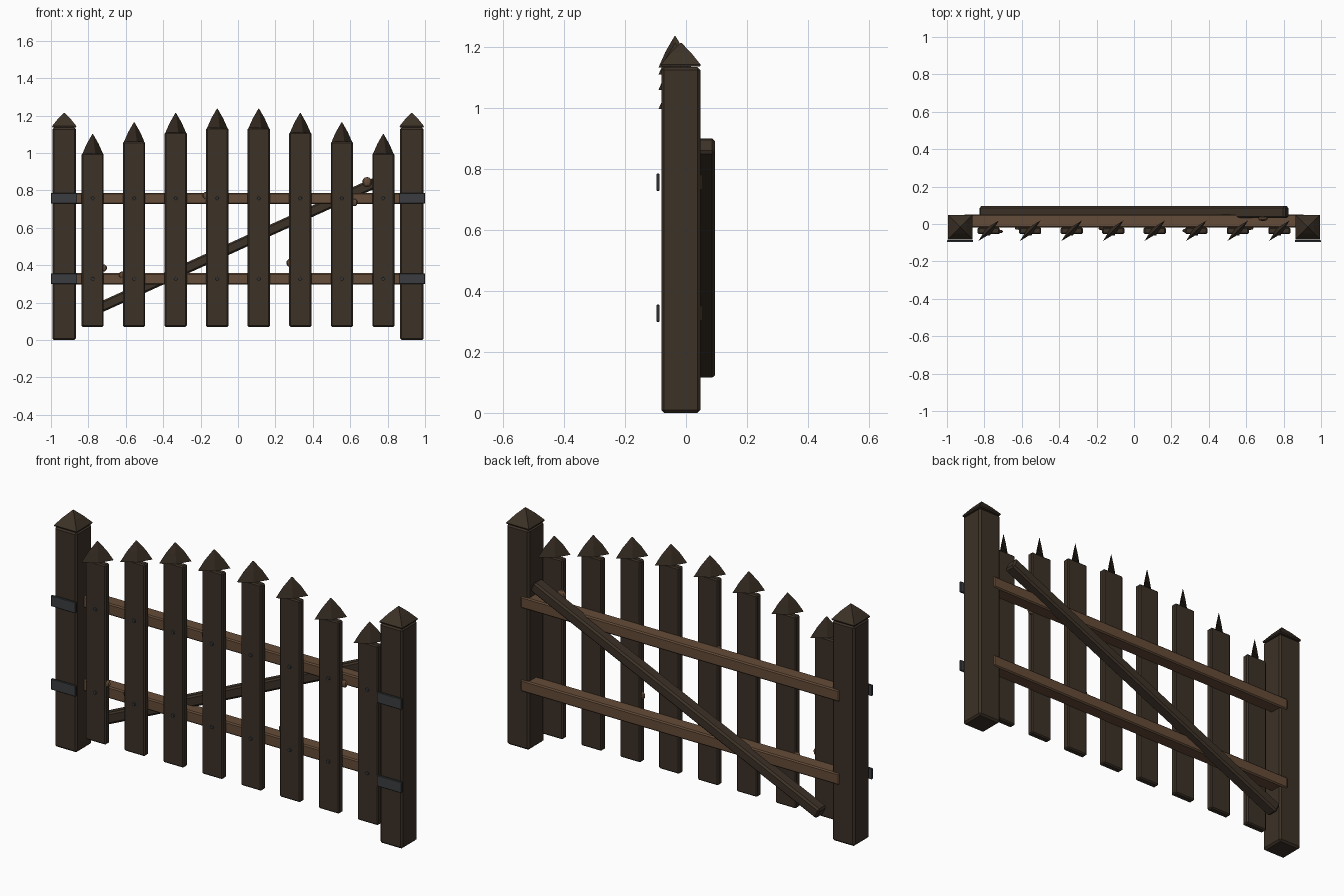
import bpy, bmesh, math
from mathutils import Matrix, Vector

if "Cube" in bpy.data.objects:
    bpy.data.objects.remove(bpy.data.objects["Cube"])


def material(name, rgb):
    m = bpy.data.materials.new(name)
    m.diffuse_color = (*rgb, 1)
    m.use_nodes = True
    m.node_tree.nodes["Principled BSDF"].inputs["Base Color"].default_value = m.diffuse_color
    return m


DARK = material("dark_wood", (0.045, 0.031, 0.020))
LIGHT = material("light_wood", (0.130, 0.072, 0.040))
IRON = material("dark_iron", (0.042, 0.046, 0.052))


def finish(name, bm, mat, loc, bevel=0.0, matrix=None):
    if bevel:
        bmesh.ops.bevel(bm, geom=bm.edges[:], offset=bevel, segments=1,
                        affect='EDGES', clamp_overlap=True)
    if matrix:
        bm.transform(matrix)
    bmesh.ops.recalc_face_normals(bm, faces=bm.faces[:])
    mesh = bpy.data.meshes.new(name)
    bm.to_mesh(mesh)
    bm.free()
    mesh.materials.append(mat)
    ob = bpy.data.objects.new(name, mesh)
    ob.location = loc
    bpy.context.collection.objects.link(ob)
    return ob


def box(name, mat, loc, size, bevel=0.006, matrix=None):
    bm = bmesh.new()
    bmesh.ops.create_cube(bm, size=1)
    bm.transform(Matrix.Diagonal((*size, 1)))
    return finish(name, bm, mat, loc, bevel, matrix)


def spike(name, mat, loc, a, b, rings, angle):
    """Four-sided point from a diamond with half-axes a and b; rings = (scale, z)."""
    bm = bmesh.new()
    loops = []
    for s, z in rings:
        loops.append([bm.verts.new((a * s * math.cos(t * math.pi / 2),
                                    b * s * math.sin(t * math.pi / 2), z))
                      for t in range(4)])
    bm.faces.new(loops[0][::-1])
    for lo, hi in zip(loops, loops[1:]):
        for i in range(4):
            j = (i + 1) % 4
            bm.faces.new((lo[i], lo[j], hi[j], hi[i]))
    bm.faces.new(loops[-1])
    return finish(name, bm, mat, loc, 0, Matrix.Rotation(angle, 4, 'Z'))


def knot(name, loc, r):
    bm = bmesh.new()
    bmesh.ops.create_uvsphere(bm, u_segments=8, v_segments=6, radius=r)
    return finish(name, bm, LIGHT, loc, 0, Matrix.Diagonal((1, 0.5, 1, 1)))


RAIL_Z = (0.327, 0.757)
POST_Y = -0.017
PICKET_Y = -0.036

# Posts with pyramid caps and iron straps
for side, sx in (("left", -1), ("right", 1)):
    box(f"{side}_post", DARK, (sx * 0.929, POST_Y, 0.5675), (0.128, 0.128, 1.135), 0.009)
    spike(f"{side}_post_cap", DARK, (sx * 0.929, POST_Y, 1.137), 0.092, 0.092,
          ((0.97, 0), (1, 0.006), (0.52, 0.045), (0.04, 0.077)), math.pi / 4)
    for n, z in enumerate(RAIL_Z):
        box(f"{side}_strap_{n + 1}", IRON, (sx * 0.93, -0.092, z),
            (0.14, 0.011, 0.056), 0.002)

# Pickets rising to the middle, each with a thin spear point turned 45 degrees
for i in range(8):
    x = (i - 3.5) * 0.222
    top = (0.997, 1.06, 1.11, 1.133)[min(i, 7 - i)]
    box(f"picket_{i + 1}", DARK, (x, PICKET_Y, (0.07 + top) / 2),
        (0.118, 0.035, top - 0.07), 0.006)
    spike(f"picket_point_{i + 1}", DARK, (x, PICKET_Y, top), 0.077, 0.019,
          ((1, 0), (0.58, 0.052), (0.03, 0.104)), math.pi / 4)
    # Nails through the rails
    for n, z in enumerate(RAIL_Z):
        bm = bmesh.new()
        bmesh.ops.create_cone(bm, cap_ends=True, segments=8, radius1=0.010,
                              radius2=0.008, depth=0.012)
        finish(f"nail_{i + 1}_{n + 1}", bm, IRON, (x, PICKET_Y - 0.019, z), 0,
               Matrix.Rotation(math.pi / 2, 4, 'X'))

# Rails
for n, z in enumerate(RAIL_Z):
    box(f"rail_{n + 1}", LIGHT, (0, 0.016, z), (1.82, 0.072, 0.06), 0.006)

# Diagonal brace on the back
box("diagonal_brace", DARK, (0, 0.063, 0.508), (1.795, 0.064, 0.056), 0.009,
    Matrix.Rotation(math.radians(-24.4), 4, 'Y'))

# Small wood knots
for i, (p, r) in enumerate((((-0.17, -0.024, 0.772), 0.02), ((0.62, -0.022, 0.735), 0.02),
                            ((-0.72, -0.04, 0.385), 0.02), ((-0.62, -0.022, 0.348), 0.018),
                            ((0.28, -0.036, 0.412), 0.022), ((0.69, 0.028, 0.845), 0.026))):
    knot(f"wood_knot_{i + 1}", Vector(p), r)
